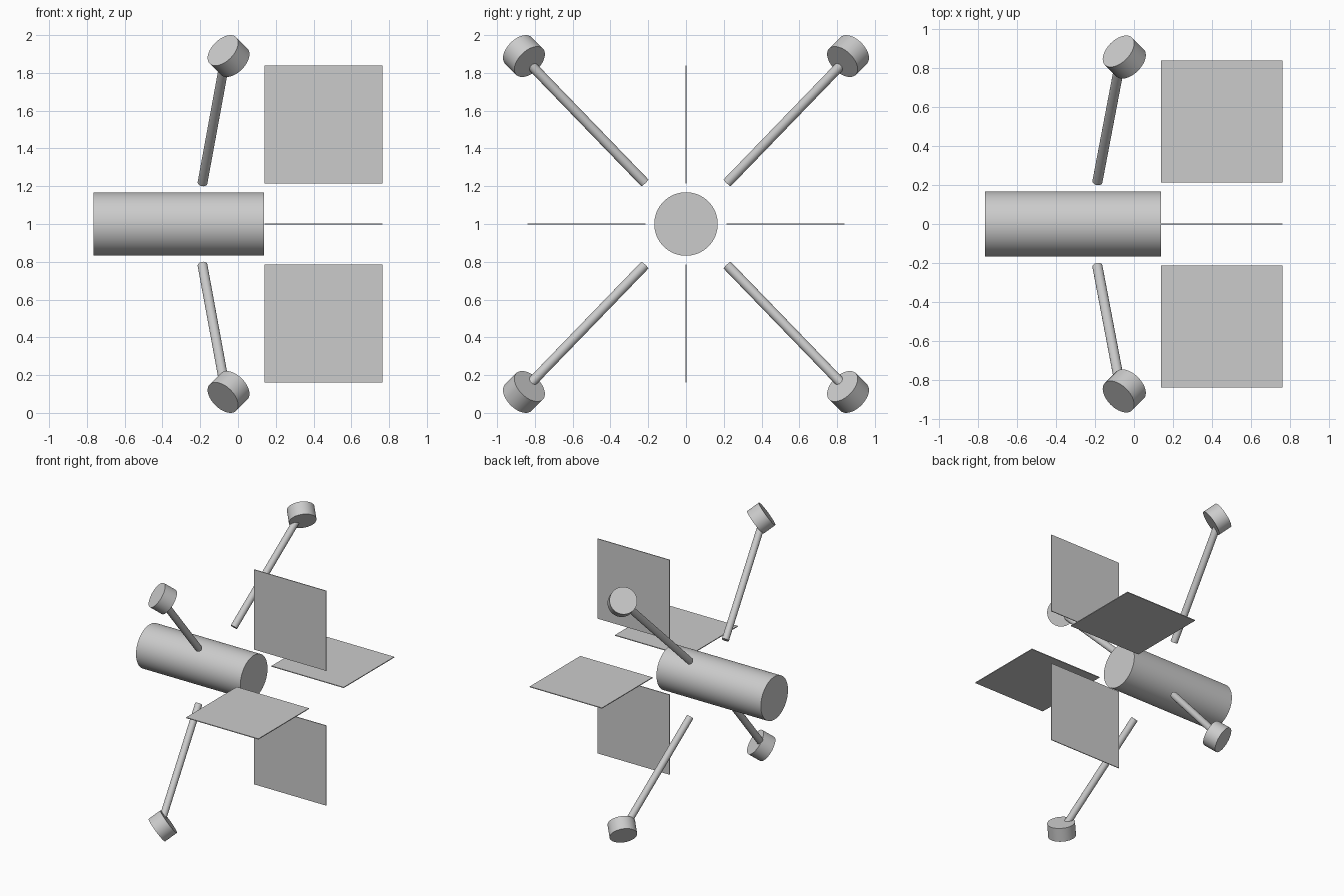
import bpy
from math import radians
from mathutils import Vector

default = bpy.data.objects.get("Cube")
if default:
    bpy.data.objects.remove(default, do_unlink=True)

grey = bpy.data.materials.new("light_grey")
grey.use_nodes = True
colour = (0.6, 0.6, 0.6, 1)
grey.diffuse_color = colour
grey.node_tree.nodes["Principled BSDF"].inputs["Base Color"].default_value = colour


def rod(name, start, end, radius, sides=48):
    """Smooth cylinder between two points."""
    start, end = Vector(start), Vector(end)
    axis = end - start
    bpy.ops.mesh.primitive_cylinder_add(
        vertices=sides, radius=radius, depth=axis.length,
        location=(start + end) / 2,
        rotation=axis.to_track_quat('Z', 'Y').to_euler())
    obj = bpy.context.object
    obj.name = name
    obj.data.materials.append(grey)
    bpy.ops.object.shade_smooth_by_angle(angle=radians(30))
    return obj


def panel(name, location, size):
    """Thin flat plate."""
    bpy.ops.mesh.primitive_cube_add(size=1, location=location)
    obj = bpy.context.object
    obj.name = name
    obj.scale = size
    obj.data.materials.append(grey)


MID = 1.0      # height of the body axis
SIDE = 0.625   # panel edge length
THIN = 0.006   # panel thickness
REACH = 0.527  # panel centre distance from the axis

# Main body
rod("body", (-0.765, 0, MID), (0.138, 0, MID), 0.168, 64)

# Four square panels in a cross behind the body
for sign, upright, flat in ((1, "top", "back"), (-1, "bottom", "front")):
    panel(upright + "_panel", (0.452, 0, MID + sign * REACH), (SIDE, THIN, SIDE))
    panel(flat + "_panel", (0.452, sign * REACH, MID), (SIDE, SIDE, THIN))

# Four diagonal struts, each ending in a tilted drum
for sy, depth in ((-1, "front"), (1, "back")):
    for sz, level in ((-1, "lower"), (1, "upper")):
        place = f"{level}_{depth}"
        rod(place + "_strut", (-0.188, sy * 0.218, MID + sz * 0.218),
            (-0.072, sy * 0.828, MID + sz * 0.849), 0.026, 32)
        centre = Vector((-0.05, sy * 0.858, MID + sz * 0.889))
        half = Vector((-1, sy, sz)).normalized() * 0.052
        rod(place + "_drum", centre - half, centre + half, 0.099)
